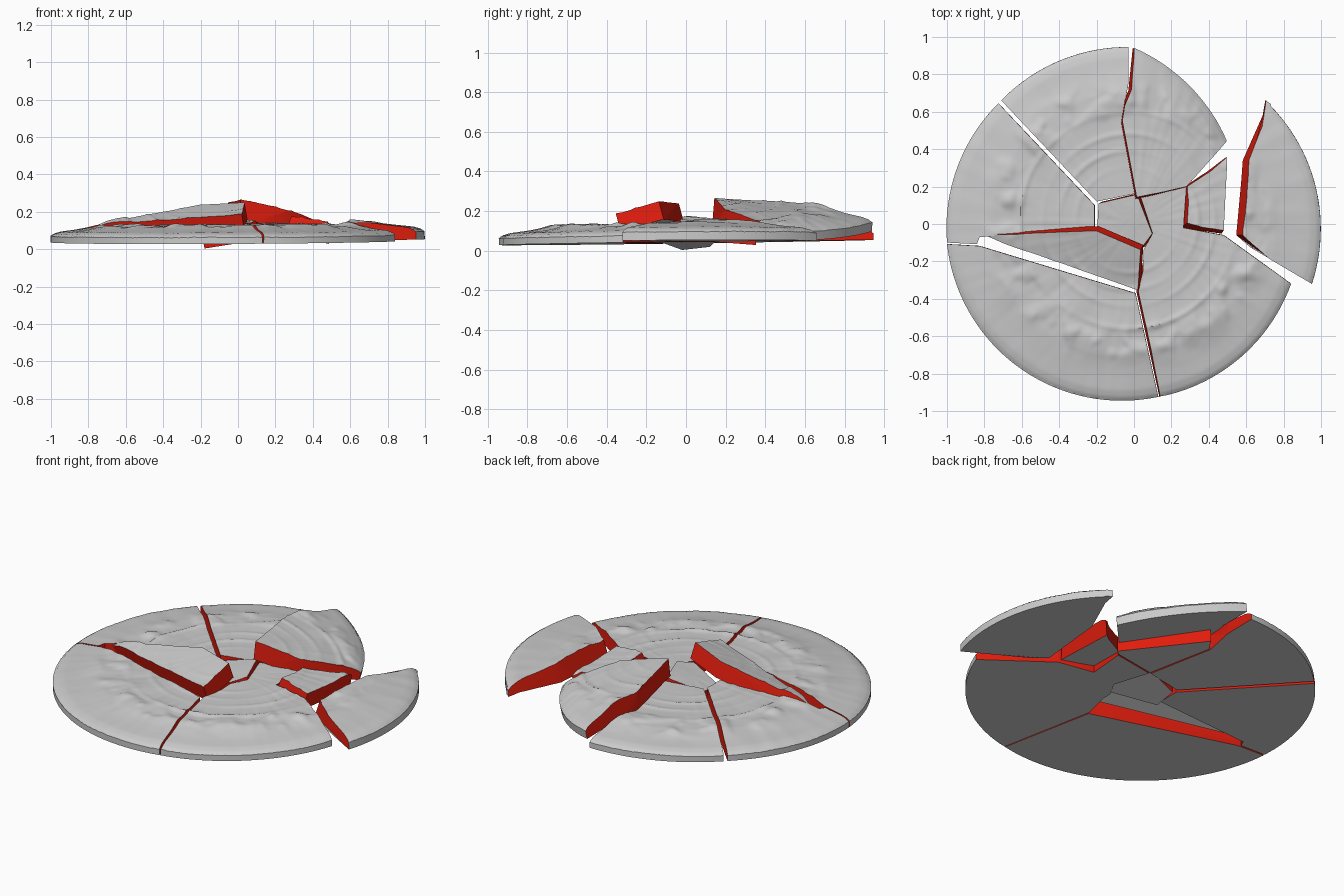
import bpy, bmesh, math
from mathutils import Vector, Matrix, noise

if "Cube" in bpy.data.objects:
    bpy.data.objects.remove(bpy.data.objects["Cube"])

R = 0.94        # disc radius
STEP = 0.012    # relief grid spacing
H = 0.09        # pivot height of a shard

red = bpy.data.materials.new("fracture_red")
red.diffuse_color = (0.75, 0.012, 0.004, 1)
red.use_nodes = True
red.node_tree.nodes["Principled BSDF"].inputs["Base Color"].default_value = red.diffuse_color


def lerp_profile(d):
    # slab thickness against distance from the rim
    pts = [(0, .032), (.015, .046), (.055, .058), (.13, .067), (.24, .083), (.4, .089), (.94, .097)]
    for (a, u), (b, v) in zip(pts, pts[1:]):
        if d <= b:
            return u + (v - u) * max(0, d - a) / (b - a)
    return pts[-1][1]


def thickness(x, y, c):
    # carved top: rounded rim, concentric ridges, lumpy ornament band
    d = R - math.hypot(x - c.x, y - c.y)
    r = math.hypot(x + .03, y - .02)
    t = math.atan2(y, x)
    z = lerp_profile(d)
    for rr, amp in ((.58, .008), (.46, .006), (.37, .006), (.28, .004)):
        z += amp * math.exp(-((r - rr) / .013) ** 2) * (.6 + .4 * math.sin(3 * t + rr * 20))
    band = math.exp(-((r - .66) / .09) ** 2) * min(1, max(0, d / .1))
    n = noise.noise((x * 6, y * 6, 1))
    z += band * (.014 / (1 + math.exp(-14 * n)) + .016 * max(0, noise.noise((x * 13, y * 13, 7))))
    z += .004 * noise.noise((x * 5, y * 5, 4)) + .002 * noise.noise((t * 14, r * 3, 2))
    return z


def rim_arc(p, q):
    # circle centre and arc points running anticlockwise from p to q
    m, half = (p + q) / 2, (q - p) / 2
    n = Vector((-half.y, half.x)).normalized()
    c = m + n * math.sqrt(R * R - half.length_squared)
    a0 = math.atan2(p.y - c.y, p.x - c.x)
    a1 = math.atan2(q.y - c.y, q.x - c.x)
    if a1 < a0:
        a1 += 2 * math.pi
    n = max(6, int((a1 - a0) / .045))
    return c, [c + R * Vector((math.cos(a0 + (a1 - a0) * i / n), math.sin(a0 + (a1 - a0) * i / n)))
               for i in range(1, n)]


def make_object(name, bm):
    bmesh.ops.recalc_face_normals(bm, faces=bm.faces[:])
    me = bpy.data.meshes.new(name)
    bm.to_mesh(me)
    bm.free()
    ob = bpy.data.objects.new(name, me)
    bpy.context.collection.objects.link(ob)
    return ob


def slab(name, lo, hi, c, extra):
    # carved block with flat underside
    nx, ny = [int((hi[k] - lo[k]) / STEP) + 2 for k in (0, 1)]
    bm = bmesh.new()
    bmesh.ops.create_grid(bm, x_segments=nx, y_segments=ny, size=.5)
    for v in bm.verts:
        v.co.x = lo.x + (v.co.x + .5) * (hi.x - lo.x)
        v.co.y = lo.y + (v.co.y + .5) * (hi.y - lo.y)
        v.co.z = thickness(v.co.x, v.co.y, c) + extra
    border = [e for e in bm.edges if e.is_boundary]
    ext = bmesh.ops.extrude_edge_only(bm, edges=border)["geom"]
    for v in ext:
        if isinstance(v, bmesh.types.BMVert):
            v.co.z = 0
    bottom = [e for e in ext if isinstance(e, bmesh.types.BMEdge) and e.is_boundary]
    bmesh.ops.edgeloop_fill(bm, edges=bottom)
    return make_object(name, bm)


def prism(outline, lean):
    # cutter; lean[i] moves corner i sideways per 0.1 of height
    bm = bmesh.new()
    rings = []
    for z in (-.1, .3):
        rings.append([bm.verts.new((p.x + lean.get(i, (0, 0))[0] * z * 10,
                                    p.y + lean.get(i, (0, 0))[1] * z * 10, z)) for i, p in enumerate(outline)])
    bm.faces.new(rings[0][::-1])
    bm.faces.new(rings[1])
    for i in range(len(outline)):
        j = (i + 1) % len(outline)
        bm.faces.new((rings[0][i], rings[0][j], rings[1][j], rings[1][i]))
    return make_object("cutter", bm)


def shard(name, pts, rim, plane, lean={}, extra=0):
    # pts anticlockwise; the rim arc closes last -> first; plane = underside a + b*x + c*y
    pts = [Vector(p) for p in pts]
    c, arc = rim_arc(pts[-1], pts[0]) if rim else (Vector((0, 0)), [])
    outline = pts + arc
    lo = Vector([min(p[k] for p in outline) - .061 for k in (0, 1)])
    hi = Vector([max(p[k] for p in outline) + .061 for k in (0, 1)])
    ob, cutter = slab(name, lo, hi, c, extra), prism(outline, lean)
    mod = ob.modifiers.new("cut", 'BOOLEAN')
    mod.operation, mod.object, mod.solver = 'INTERSECT', cutter, 'EXACT'
    dg = bpy.context.evaluated_depsgraph_get()
    me = bpy.data.meshes.new_from_object(ob.evaluated_get(dg))
    ob.modifiers.clear()
    ob.data = me
    bpy.data.objects.remove(cutter)
    # red fracture walls
    me.materials.clear()
    me.materials.append(None)
    me.materials.append(red)
    limit = .42 if lean else .05
    for f in me.polygons:
        on_rim = rim and (f.center.xy - c).length > R - .008
        f.material_index = int(abs(f.normal.z) < limit and not on_rim)
    # tilt onto its resting plane
    a, b, k = plane
    mid = sum(pts, Vector((0, 0))) / len(pts)
    n = Vector((-b, -k, 1)).normalized()
    rot = Vector((0, 0, 1)).rotation_difference(n).to_matrix().to_4x4()
    z0 = a + b * mid.x + k * mid.y
    me.transform(Matrix.Translation((mid.x, mid.y, z0 + H)) @ rot
                 @ Matrix.Translation((-mid.x, -mid.y, -H)))
    bpy.ops.object.select_all(action='DESELECT')
    ob.select_set(True)
    bpy.context.view_layer.objects.active = ob
    bpy.ops.object.shade_smooth_by_angle(angle=math.radians(35))


flat = (.042, .005, .014)

# outer shards lying flat
shard("back_left_shard", [(-.71, .66), (-.2, .12), (.02, .165), (-.065, .56), (-.03, .75), (-.03, .945)], True, flat)
shard("left_shard", [(-1, -.1), (-.84, -.108), (-.825, -.07), (-.21, -.03), (-.21, .1), (-.725, .645)], True, flat)
shard("front_left_shard", [(.13, -.925), (.008, -.37), (-.825, -.118), (-1, -.108)], True, flat)
shard("front_right_shard", [(.84, -.32), (.48, -.06), (.265, -.02), (.28, .2), (.03, .16), (.1, -.05),
                            (.05, -.14), (.012, -.36), (.135, -.925)], True, flat,
      {7: (.012, 0), 8: (.012, 0)})

# flat shard hidden under the displaced back one
shard("covered_shard", [(.028, .168), (.285, .209), (.31, .23), (-.01, .63), (-.058, .56)], False, flat)

# displaced outer shards
shard("back_right_shard", [(.01, .945), (-.015, .72), (-.055, .55), (.02, .14), (.28, .2), (.51, .45)],
      True, (.176, -.18, -.083), {2: (-.012, 0), 3: (-.012, 0)}, .012)
shard("right_shard", [(.7, .66), (.58, .34), (.545, -.06), (.95, -.32)], True, (.036, .018, .005),
      {0: (.012, 0), 1: (.034, 0), 2: (.036, 0)}, .008)

# inner shards
shard("inner_right_shard", [(.262, -.01), (.48, -.045), (.5, .36), (.27, .2)], False, (.118, -.13, -.07),
      {0: (.022, .015), 1: (0, .012), 3: (.015, 0)})
shard("raised_inner_shard", [(-.82, -.07), (.02, -.355), (.04, -.13), (-.2, -.03)], False, (.186, .164, .27))
shard("centre_shard", [(-.2, -.03), (.04, -.13), (.1, -.05), (.02, .16), (-.19, .11)], False, (.044, .2, .1))
